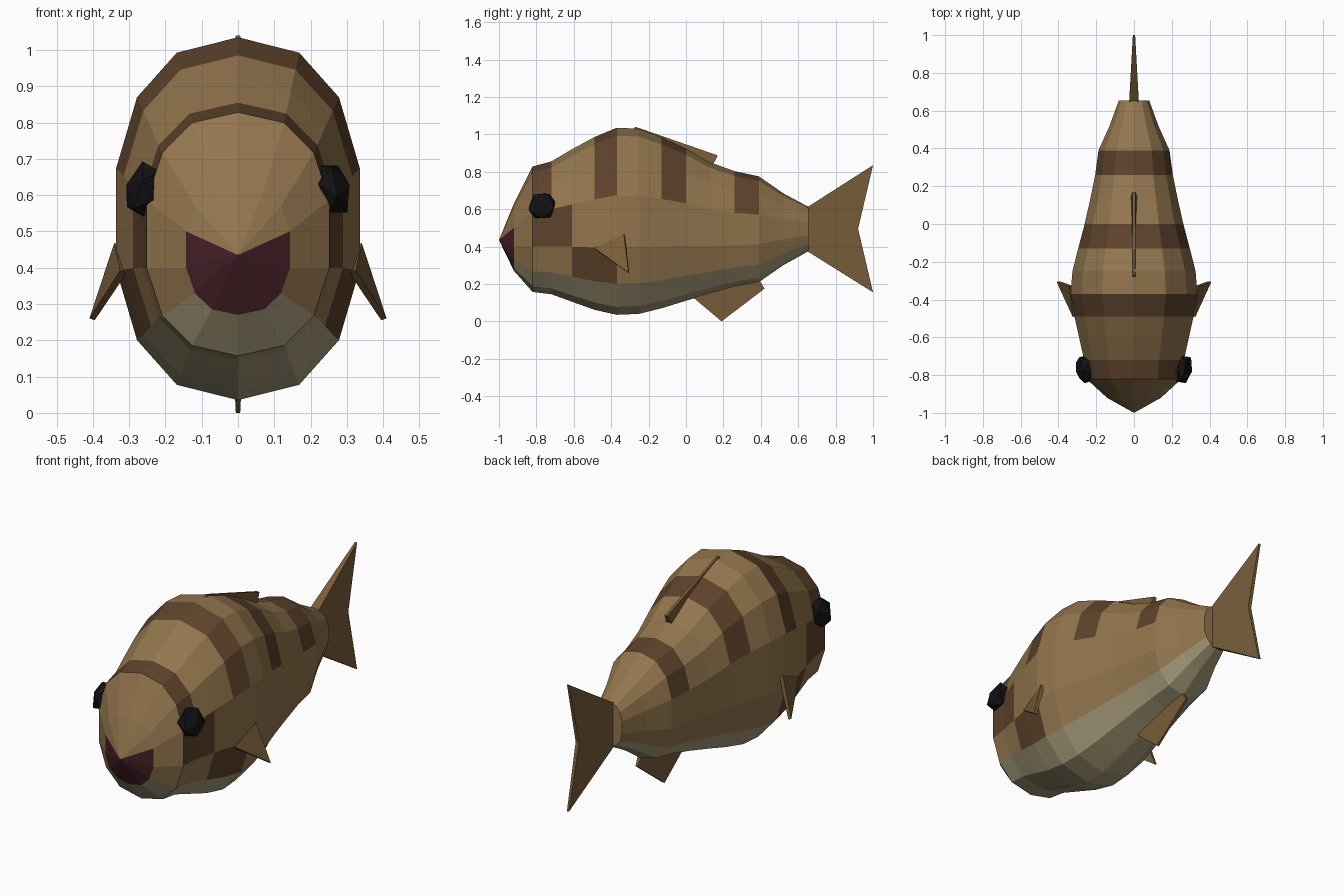
import bpy, bmesh, math
from mathutils import Vector, Matrix

if "Cube" in bpy.data.objects:
    bpy.data.objects.remove(bpy.data.objects["Cube"])


def material(name, rgb):
    m = bpy.data.materials.new(name)
    m.diffuse_color = (*rgb, 1)
    m.use_nodes = True
    m.node_tree.nodes["Principled BSDF"].inputs["Base Color"].default_value = m.diffuse_color
    return m


SKIN = material("skin", (.29, .18, .075))
STRIPE = material("stripe", (.11, .055, .024))
BELLY = material("belly", (.40, .34, .20))
MOUTH = material("mouth", (.06, .014, .02))
FIN = material("fin", (.19, .11, .042))
EYE = material("eye", (.006, .006, .007))


def finish(bm, name, mats):
    bmesh.ops.recalc_face_normals(bm, faces=bm.faces)
    me = bpy.data.meshes.new(name)
    bm.to_mesh(me)
    bm.free()
    for m in mats:
        me.materials.append(m)
    ob = bpy.data.objects.new(name, me)
    bpy.context.collection.objects.link(ob)
    return ob


# Body: 14-sided rounded rings (y, top, bottom, half width)
RINGS = [(-.92, .63, .27, .146), (-.82, .828, .157, .257), (-.72, .855, .145, .27),
         (-.61, .92, .105, .295), (-.49, .985, .062, .322), (-.37, 1.035, .035, .343),
         (-.25, 1.03, .04, .333), (-.13, .985, .07, .302), (0, .925, .11, .267),
         (.13, .85, .15, .237), (.26, .803, .185, .21), (.39, .775, .21, .192),
         (.52, .685, .3, .132), (.655, .612, .375, .082)]
N = 14


def rounded(v):
    return math.copysign(abs(v) ** .85, v) if abs(v) > 1e-6 else 0


def body_material(seg, side):
    """Material slot by ring segment and by face counted down from the back."""
    if side >= 5:
        return 2
    if side < 3 and seg in (1, 4, 7, 10):
        return 1
    if (side == 3 and seg in (1, 2)) or (side == 4 and seg in (3, 4)):
        return 1
    return 0


bm = bmesh.new()
rings = []
for y, top, bottom, rx in RINGS:
    mid, rz = (top + bottom) / 2, (top - bottom) / 2
    rings.append([bm.verts.new((rx * rounded(math.sin(2 * math.pi * i / N)), y,
                                mid + rz * rounded(math.cos(2 * math.pi * i / N))))
                  for i in range(N)])
tip = bm.verts.new((0, -1, .435))
for i in range(N):
    j, side = (i + 1) % N, min(i, N - 1 - i)
    bm.faces.new((tip, rings[0][i], rings[0][j])).material_index = 3 if side >= 3 else 0
    for s in range(len(rings) - 1):
        f = bm.faces.new((rings[s][i], rings[s][j], rings[s + 1][j], rings[s + 1][i]))
        f.material_index = body_material(s, side)
bm.faces.new(rings[-1])
finish(bm, "body", [SKIN, STRIPE, BELLY, MOUTH])


# Fins: outlines given thickness, each point carries its own half thickness
def slab(name, points, normal):
    bm = bmesh.new()
    n = Vector(normal).normalized()
    a = [bm.verts.new(Vector(p) + n * t) for p, t in points]
    b = [bm.verts.new(Vector(p) - n * t) for p, t in points]
    bm.faces.new(a)
    bm.faces.new(b[::-1])
    for i in range(len(a)):
        j = (i + 1) % len(a)
        bm.faces.new((a[i], b[i], b[j], a[j]))
    return finish(bm, name, [FIN])


def middle_fin(name, outline):
    slab(name, [((0, y, z), t) for y, z, t in outline], (1, 0, 0))


middle_fin("tail_fin", [(.64, .605, .026), (1, .835, .006), (.92, .495, .01),
                        (1, .155, .006), (.64, .38, .026)])
middle_fin("dorsal_fin", [(-.32, .99, .012), (-.27, 1.04, .006), (.17, .887, .008),
                          (.135, .82, .018)])
middle_fin("anal_fin", [(.0, .16, .014), (.19, 0, .006), (.42, .175, .006),
                        (.375, .25, .014)])

# Mirrored side parts
for s, label in ((1, "left"), (-1, "right")):
    a, b, c = (Vector((s * .315, -.49, .39)), Vector((s * .332, -.33, .465)),
               Vector((s * .402, -.305, .258)))
    slab(label + "_pectoral_fin", [(a, .01), (b, .01), (c, .008)],
         (b - a).cross(c - a))

    bm = bmesh.new()
    bmesh.ops.create_icosphere(bm, subdivisions=1, radius=1)
    turn = (Matrix.Translation((s * .262, -.77, .617))
            @ Matrix.Rotation(-s * math.radians(15), 4, 'Y')
            @ Matrix.Rotation(-s * math.radians(12), 4, 'Z')
            @ Matrix.Diagonal((.048, .082, .082, 1))
            @ Matrix.Rotation(math.radians(90), 4, 'Y'))
    bmesh.ops.transform(bm, matrix=turn, verts=bm.verts)
    finish(bm, label + "_eye", [EYE])
